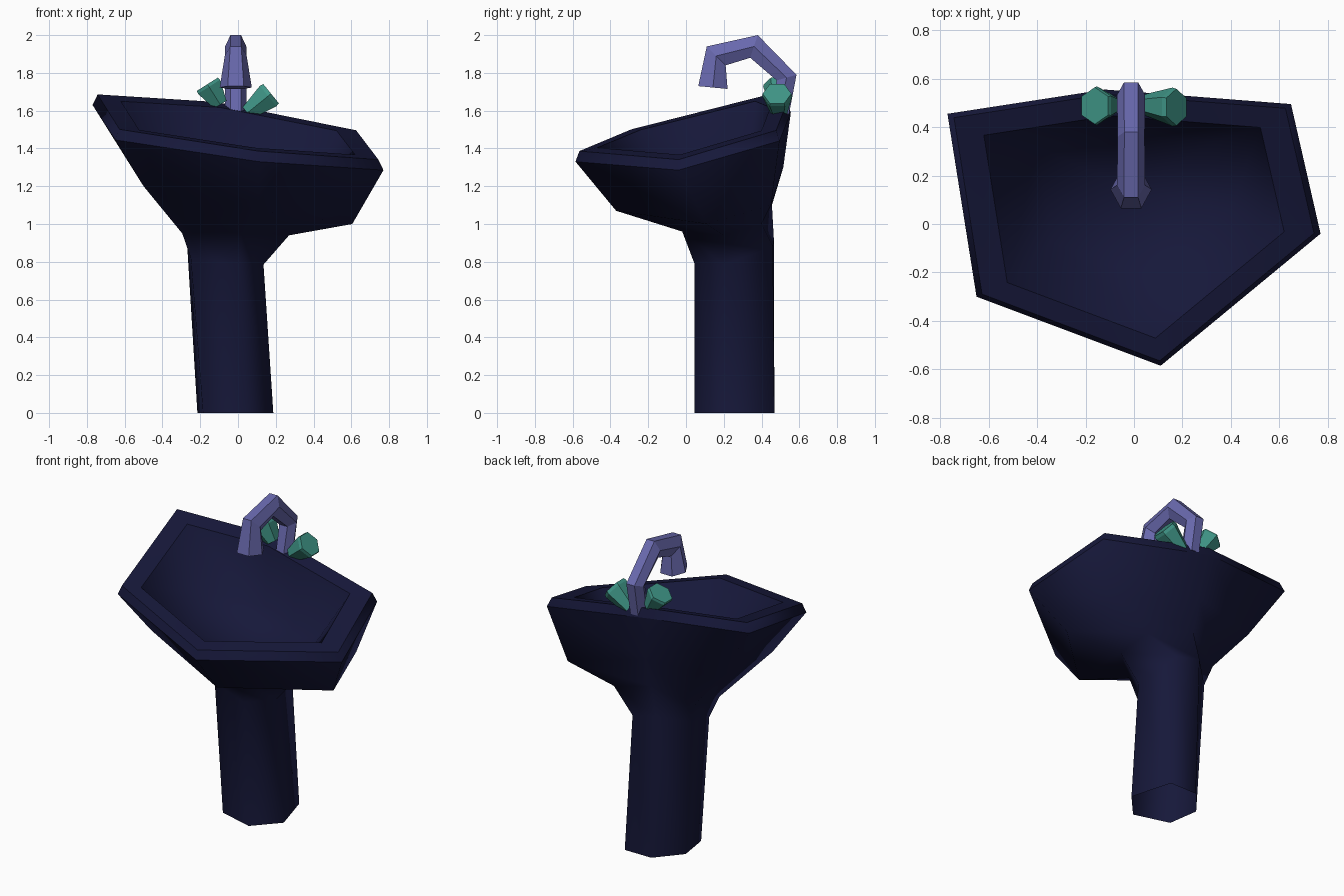
import bpy, bmesh
from mathutils import Vector

if "Cube" in bpy.data.objects:
    bpy.data.objects.remove(bpy.data.objects["Cube"])


def material(name, rgb):
    m = bpy.data.materials.new(name)
    m.diffuse_color = (*rgb, 1)
    m.use_nodes = True
    m.node_tree.nodes["Principled BSDF"].inputs["Base Color"].default_value = m.diffuse_color
    return m


def loft(name, rings, mat, smooth=False, sharp=(), cap_centre=None, cap_start=True):
    """Skin closed rings into one shell; the last ring may end in a fan."""
    bm = bmesh.new()
    vs = [[bm.verts.new(p) for p in r] for r in rings]
    n = len(vs[0])
    for a, b in zip(vs, vs[1:]):
        for i in range(n):
            j = (i + 1) % n
            bm.faces.new((a[i], a[j], b[j], b[i]))
    if cap_centre:
        c = bm.verts.new(cap_centre)
        for i in range(n):
            bm.faces.new((vs[-1][i], vs[-1][(i + 1) % n], c))
    else:
        bm.faces.new(vs[-1])
    start = bm.faces.new(vs[0])
    bmesh.ops.recalc_face_normals(bm, faces=bm.faces[:])
    if not cap_start:
        bmesh.ops.delete(bm, geom=[start], context='FACES_ONLY')
    for f in bm.faces:
        f.smooth = smooth
    for k in sharp:
        for i in range(n):
            bm.edges.get((vs[k][i], vs[k][(i + 1) % n])).smooth = False
    me = bpy.data.meshes.new(name)
    bm.to_mesh(me)
    bm.free()
    me.materials.append(mat)
    ob = bpy.data.objects.new(name, me)
    bpy.context.collection.objects.link(ob)
    return ob


navy = material("navy_glaze", (0.008, 0.009, 0.042))
violet = material("violet_metal", (0.14, 0.14, 0.42))
green = material("green_knob", (0.05, 0.30, 0.24))

# Pedestal and bowl: six-sided rings, back-left corner first, clockwise from above
foot = [(-.215, .31, 0), (-.08, .468, 0), (.11, .468, 0),
        (.187, .20, 0), (.045, .045, 0), (-.185, .11, 0)]
neck = [(-.268, .32, .87), (-.11, .465, .92), (.06, .46, .88),
        (.135, .20, .785), (.01, .045, .79), (-.25, .12, .82)]
flare = [(-.30, .36, .99), (-.07, .455, 1.10), (.235, .40, 1.0),
         (.27, .20, .94), (.02, -.02, .96), (-.295, .08, .95)]
belly = [(-.52, .42, 1.26), (-.07, .515, 1.30), (.53, .45, 1.10),
         (.605, .11, 1.0), (.11, -.37, 1.07), (-.5, -.17, 1.2)]
rim = [(-.77, .455, 1.63), (-.12, .555, 1.59), (.648, .495, 1.44),
       (.77, -.04, 1.285), (.11, -.585, 1.33), (-.65, -.30, 1.445)]
rim_top = [(x * .965, y * .965, z + .056) for x, y, z in rim]
rim_inner = [(x * .805, y * .805, 1.49 + (z + .055 - 1.49) * .82) for x, y, z in rim]
basin = [(x * .52, y * .52 + .08, 1.13 + (z - 1.29) * .45) for x, y, z in rim]
loft("sink_bowl_and_pedestal",
     [foot, neck, flare, belly, rim, rim_top, rim_inner, basin],
     navy, True, (4, 5, 6), (0, .14, 1.12), cap_start=False)

# Spout: outer (y, z), inner (y, z), half width at each bend
stations = [((.545, 1.58), (.44, 1.58), .055), ((.585, 1.79), (.48, 1.76), .058),
            ((.38, 2.0), (.34, 1.88), .056), ((.11, 1.94), (.21, 1.84), .058),
            ((.065, 1.73), (.22, 1.715), .085)]
rings = []
cx = -.012
for (oy, oz), (iy, iz), w in stations:
    my, mz = (oy + iy) / 2, (oz + iz) / 2
    rings.append([(cx - w / 2, oy, oz), (cx + w / 2, oy, oz), (cx + w, my, mz),
                  (cx + w / 2, iy, iz), (cx - w / 2, iy, iz), (cx - w, my, mz)])
loft("tap_spout", rings, violet)


# Tap handles: flared hexagonal knobs leaning outward, flat ends
def knob(name, base, end):
    base, end = Vector(base), Vector(end)
    axis = (end - base).normalized()
    u = Vector((0, 1, 0))
    v = axis.cross(u).normalized()
    hexagon = [(1, 0), (.5, .866), (-.5, .866), (-1, 0), (-.5, -.866), (.5, -.866)]
    loft(name, [[base + (end - base) * t + (u * a + v * b) * r for a, b in hexagon]
                for t, r in ((-.2, .045), (.85, .08), (1.0, .076))], green)


knob("left_tap_handle", (-.105, .49, 1.65), (-.162, .488, 1.74))
knob("right_tap_handle", (.07, .49, 1.605), (.175, .482, 1.69))
